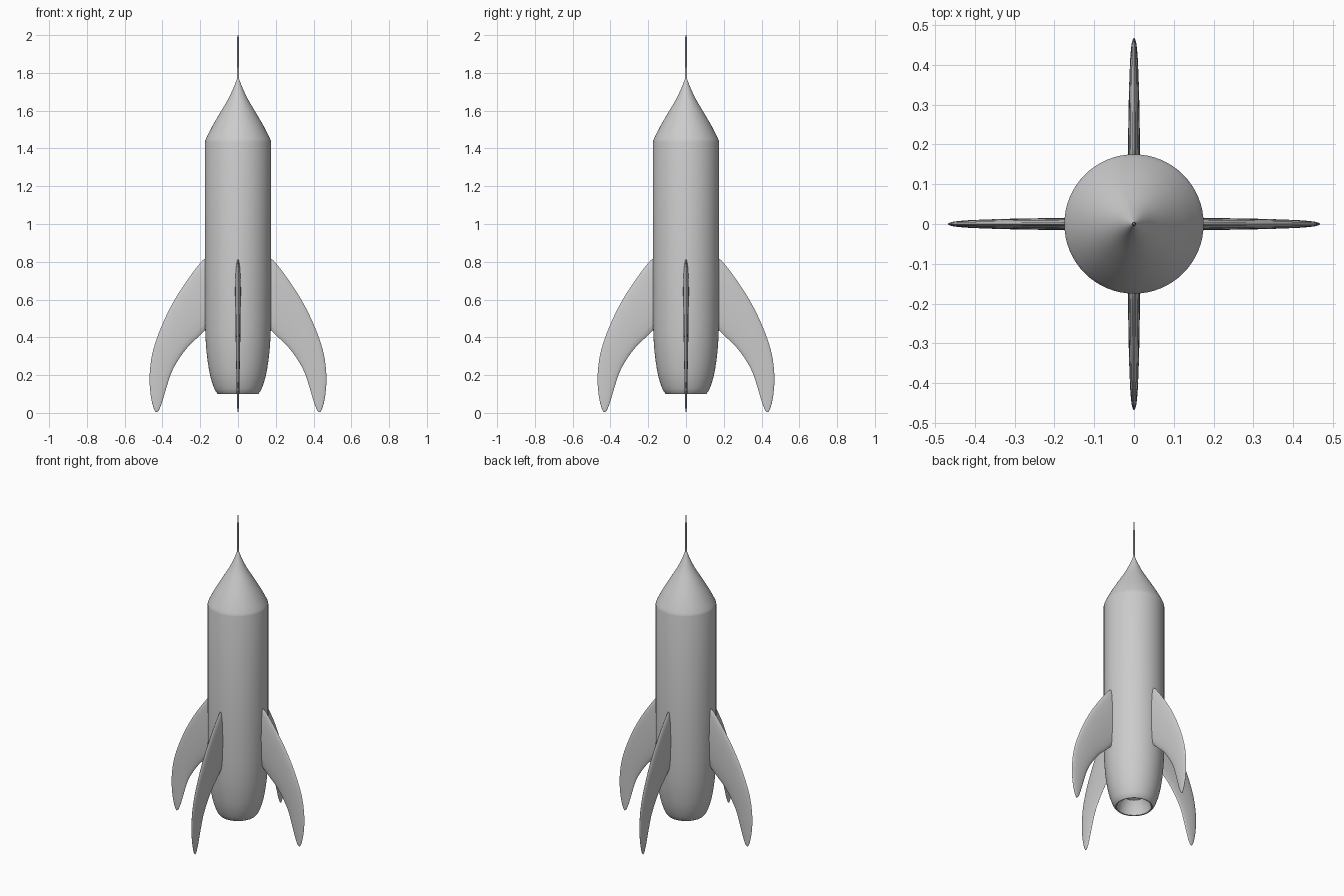
import bpy, bmesh, math
from mathutils import Vector

cube = bpy.data.objects.get("Cube")
if cube:
    bpy.data.objects.remove(cube)

grey = bpy.data.materials.new("light grey")
grey.use_nodes = True
grey.diffuse_color = (0.6, 0.6, 0.6, 1)
grey.node_tree.nodes["Principled BSDF"].inputs["Base Color"].default_value = (0.6, 0.6, 0.6, 1)


def smooth_path(points, steps):
    """Catmull-Rom interpolation through points of any dimension."""
    pts = [Vector(p) for p in points]
    pts = [2 * pts[0] - pts[1]] + pts + [2 * pts[-1] - pts[-2]]
    out = []
    for a, b, c, d in zip(pts, pts[1:], pts[2:], pts[3:]):
        for k in range(steps):
            t = k / steps
            out.append(0.5 * (2 * b + (c - a) * t + (2 * a - 5 * b + 4 * c - d) * t ** 2
                              + (3 * b - a - 3 * c + d) * t ** 3))
    return out + [pts[-2]]


def loft(name, rings, angle=35):
    """Skin closed rings of equal length and cap both ends."""
    bm = bmesh.new()
    loops = [[bm.verts.new(p) for p in ring] for ring in rings]
    n = len(loops[0])
    for low, high in zip(loops, loops[1:]):
        for i in range(n):
            j = (i + 1) % n
            bm.faces.new((low[i], low[j], high[j], high[i]))
    bm.faces.new(loops[0][::-1])
    bm.faces.new(loops[-1])
    bmesh.ops.recalc_face_normals(bm, faces=bm.faces)
    mesh = bpy.data.meshes.new(name)
    bm.to_mesh(mesh)
    bm.free()
    mesh.materials.append(grey)
    obj = bpy.data.objects.new(name, mesh)
    bpy.context.collection.objects.link(obj)
    bpy.ops.object.select_all(action='DESELECT')
    obj.select_set(True)
    bpy.context.view_layer.objects.active = obj
    bpy.ops.object.shade_smooth_by_angle(angle=math.radians(angle))
    return obj


def lathe(name, profile, sides, angle=35):
    turn = [2 * math.pi * i / sides for i in range(sides)]
    return loft(name, [[(r * math.cos(a), r * math.sin(a), z) for a in turn]
                       for r, z in profile], angle)


# Hull: hollow nozzle, rounded tail, straight tube and concave nose
nozzle = [(0.03, 0.2), (0.07, 0.185), (0.09, 0.15), (0.1, 0.102)]
tail = smooth_path([(0.107, 0.1), (0.125, 0.127), (0.148, 0.2), (0.164, 0.3),
                    (0.172, 0.4), (0.175, 0.5)], 3)
nose = smooth_path([(0.175, 1.435), (0.168, 1.455), (0.135, 1.52), (0.09, 1.597),
                    (0.05, 1.665), (0.02, 1.73), (0.005, 1.77)], 3)
lathe("hull", nozzle + [tuple(p) for p in tail + nose], 64)

# Antenna
lathe("antenna", [(0.006, 1.75), (0.005, 1.88), (0.004, 1.99), (0.002, 2.0)], 12)

# Fins: leading edge, trailing edge and half thickness from root to tip
stations = smooth_path([
    (0.165, 0.815, 0.165, 0.45, 0.015),
    (0.19, 0.805, 0.178, 0.435, 0.015),
    (0.26, 0.715, 0.215, 0.398, 0.0145),
    (0.335, 0.60, 0.262, 0.353, 0.0135),
    (0.40, 0.47, 0.31, 0.29, 0.012),
    (0.45, 0.33, 0.352, 0.215, 0.010),
    (0.468, 0.20, 0.38, 0.13, 0.008),
    (0.463, 0.10, 0.401, 0.06, 0.006),
    (0.449, 0.032, 0.418, 0.016, 0.004),
    (0.437, 0.006, 0.431, 0.003, 0.002)], 3)


def fin_section(station):
    """Flattened oval between the two edges."""
    ox, oz, ix, iz, t = station
    lead, trail = Vector((ox, 0, oz)), Vector((ix, 0, iz))
    mid, half = (lead + trail) / 2, (lead - trail) / 2
    turn = [2 * math.pi * i / 20 for i in range(20)]
    return [mid + half * math.cos(a) + Vector((0, t * math.sin(a), 0)) for a in turn]


for i, side in enumerate(("left", "back", "right", "front")):
    fin = loft(side + "_fin", [fin_section(s) for s in stations], 60)
    fin.rotation_euler.z = i * math.pi / 2
